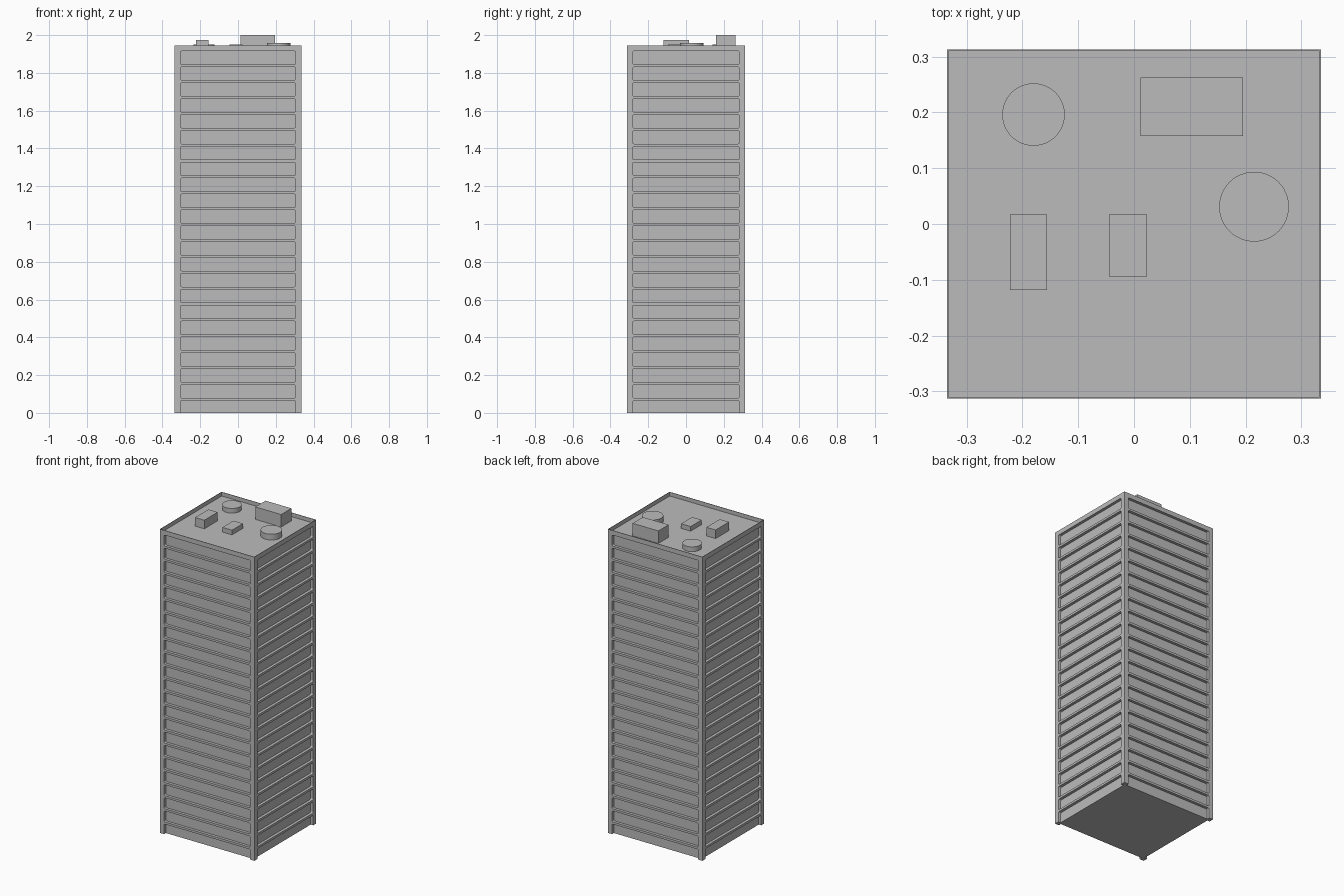
import bpy, bmesh
from math import sin, cos, pi
from mathutils import Matrix, Vector

cube = bpy.data.objects.get("Cube")
if cube:
    bpy.data.objects.remove(cube)

HX, HY, TOP, ROOF = 0.335, 0.3125, 1.945, 1.92
FLOORS, PITCH, FIRST_TOP, GAP = 23, 0.0841, 0.065, 0.014
MARGIN, DEPTH, RADIUS, RIM = 0.03, 0.018, 0.008, 0.003

grey = bpy.data.materials.new("concrete grey")
grey.use_nodes = True
colour = (0.5, 0.5, 0.5, 1)
grey.diffuse_color = colour
grey.node_tree.nodes["Principled BSDF"].inputs["Base Color"].default_value = colour


def finish(name, bm):
    bmesh.ops.remove_doubles(bm, verts=bm.verts, dist=1e-5)
    bmesh.ops.recalc_face_normals(bm, faces=bm.faces)
    mesh = bpy.data.meshes.new(name)
    bm.to_mesh(mesh)
    bm.free()
    mesh.materials.append(grey)
    obj = bpy.data.objects.new(name, mesh)
    bpy.context.collection.objects.link(obj)
    return obj


def corner_arc(x, z, sx, sz, r):
    """Points of one rounded corner, running anticlockwise."""
    if r == 0:
        return [(x, z)]
    start = {(1, 1): 0, (-1, 1): 1, (-1, -1): 2, (1, -1): 3}[sx, sz] * pi / 2
    cx, cz = x - sx * r, z - sz * r
    return [(cx + r * cos(start + k * pi / 8), cz + r * sin(start + k * pi / 8))
            for k in range(5)]


def wall(bm, half, dist, turn):
    """One facade: a stack of cells, each with a rounded recess."""
    def vert(p, back=0):
        return bm.verts.new(turn @ Vector((p[0], back - dist, p[1])))

    w = half - MARGIN
    for i in range(FLOORS):
        top = FIRST_TOP + i * PITCH
        low = 0 if i == 0 else top - PITCH + GAP
        cell_low = 0 if i == 0 else low - GAP / 2
        cell_top = TOP if i == FLOORS - 1 else top + GAP / 2
        low_r = 0 if i == 0 else RADIUS
        outer = [vert(p) for p in ((half, cell_top), (-half, cell_top),
                                   (-half, cell_low), (half, cell_low))]
        arcs = [corner_arc(w, top, 1, 1, RADIUS), corner_arc(-w, top, -1, 1, RADIUS),
                corner_arc(-w, low, -1, -1, low_r), corner_arc(w, low, 1, -1, low_r)]
        front = [[vert(p) for p in a] for a in arcs]
        for k in range(4):
            n = (k + 1) % 4
            for a, b in zip(front[k], front[k][1:]):
                bm.faces.new((outer[k], b, a))
            if i or k != 2:
                bm.faces.new((outer[k], outer[n], front[n][0], front[k][-1]))
        ring = sum(front, [])
        back = [vert(p, DEPTH) for p in sum(arcs, [])]
        bm.faces.new(back)
        for k in range(len(ring)):
            n = (k + 1) % len(ring)
            # the ground floor recess runs down to the ground
            if i or not (ring[k] is front[2][0] and ring[n] is front[3][0]):
                bm.faces.new((ring[k], ring[n], back[n], back[k]))


def rect(bm, x0, x1, y0, y1, z):
    return [bm.verts.new(p) for p in ((x0, y0, z), (x1, y0, z), (x1, y1, z), (x0, y1, z))]


# Tower: four recessed facades, base and sunken roof
bm = bmesh.new()
for q in range(4):
    half, dist = (HX, HY) if q % 2 == 0 else (HY, HX)
    wall(bm, half, dist, Matrix.Rotation(q * pi / 2, 3, "Z"))

wx, wy = HX - MARGIN, HY - MARGIN
dx, dy = HX - DEPTH, HY - DEPTH
base = []
for sx, sy in ((1, 1), (-1, 1), (-1, -1), (1, -1)):
    pts = [(dx, wy), (HX, wy), (HX, HY), (wx, HY), (wx, dy)]
    if sx * sy < 0:
        pts.reverse()
    base += [bm.verts.new((sx * x, sy * y, 0)) for x, y in pts]
bm.faces.new(base)

loops = [rect(bm, -HX, HX, -HY, HY, TOP)]
for z in (TOP, ROOF):
    loops.append(rect(bm, RIM - HX, HX - RIM, RIM - HY, HY - RIM, z))
for a, b in zip(loops, loops[1:]):
    for k in range(4):
        n = (k + 1) % 4
        bm.faces.new((a[k], a[n], b[n], b[k]))
bm.faces.new(loops[-1])
finish("tower", bm)


# Rooftop boxes
def roof_box(name, x0, x1, y0, y1, top):
    bm = bmesh.new()
    bmesh.ops.create_cube(bm, size=1)
    bmesh.ops.scale(bm, vec=(x1 - x0, y1 - y0, top - ROOF), verts=bm.verts)
    bmesh.ops.translate(bm, vec=((x0 + x1) / 2, (y0 + y1) / 2, (top + ROOF) / 2),
                        verts=bm.verts)
    finish(name, bm)


roof_box("stair_housing", 0.012, 0.195, 0.158, 0.262, 2.0)
roof_box("air_unit_tall", -0.222, -0.156, -0.118, 0.017, 1.975)
roof_box("air_unit_low", -0.045, 0.023, -0.094, 0.017, 1.95)


# Rooftop round tanks
def roof_tank(name, x, y, r, top):
    bm = bmesh.new()
    bmesh.ops.create_cone(bm, cap_ends=True, segments=48, radius1=r, radius2=r,
                          depth=top - ROOF)
    bmesh.ops.translate(bm, vec=(x, y, (top + ROOF) / 2), verts=bm.verts)
    obj = finish(name, bm)
    bpy.ops.object.select_all(action="DESELECT")
    obj.select_set(True)
    bpy.context.view_layer.objects.active = obj
    bpy.ops.object.shade_smooth_by_angle()


roof_tank("round_tank_back", -0.18, 0.196, 0.056, 1.95)
roof_tank("round_tank_side", 0.215, 0.031, 0.0625, 1.957)
